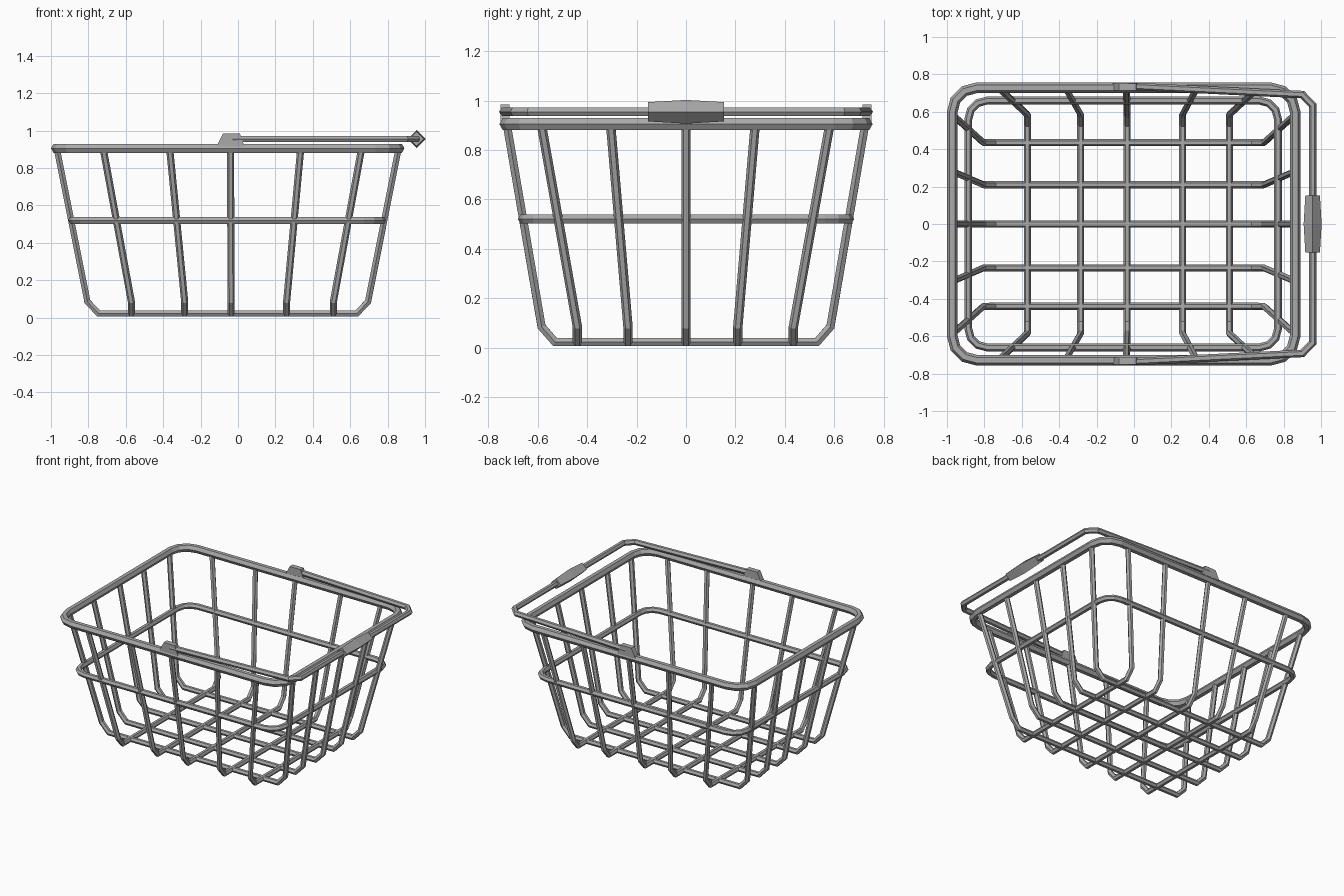
import bpy, bmesh, math
from mathutils import Vector

cube = bpy.data.objects.get("Cube")
if cube:
    bpy.data.objects.remove(cube, do_unlink=True)

steel = bpy.data.materials.new("grey steel")
steel.use_nodes = True
GREY = (0.4, 0.4, 0.4, 1)
steel.diffuse_color = GREY
bsdf = steel.node_tree.nodes["Principled BSDF"]
bsdf.inputs["Base Color"].default_value = GREY
bsdf.inputs["Roughness"].default_value = 0.5


def finish(bm, name):
    bmesh.ops.recalc_face_normals(bm, faces=bm.faces)
    mesh = bpy.data.meshes.new(name)
    bm.to_mesh(mesh)
    bm.free()
    mesh.materials.append(steel)
    obj = bpy.data.objects.new(name, mesh)
    bpy.context.collection.objects.link(obj)
    return obj


def tube(name, path, radii, axis, sides=6, phase=0.0, closed=False):
    """Sweep a mitred polygon along a path; axis fixes the roll of the section."""
    pts = [Vector(p) for p in path]
    count = len(pts)
    if not isinstance(radii, (list, tuple)):
        radii = [radii] * count
    bm = bmesh.new()
    rings = []
    for i, p in enumerate(pts):
        before = pts[i - 1] if (i > 0 or closed) else None
        after = pts[(i + 1) % count] if (i < count - 1 or closed) else None
        t_in = (p - before).normalized() if before is not None else None
        t_out = (after - p).normalized() if after is not None else None
        t_in, t_out = t_in or t_out, t_out or t_in
        t = (t_in + t_out).normalized()
        n = Vector(axis)
        n = (n - t * n.dot(t)).normalized()
        s = t.cross(n) / max(t.dot(t_in), 0.5)
        ring = []
        for k in range(sides):
            a = phase + math.tau * k / sides
            ring.append(bm.verts.new(p + (n * math.cos(a) + s * math.sin(a)) * radii[i]))
        rings.append(ring)
    for i in range(count if closed else count - 1):
        a, b = rings[i], rings[(i + 1) % count]
        for k in range(sides):
            j = (k + 1) % sides
            bm.faces.new((a[k], a[j], b[j], b[k]))
    if not closed:
        bm.faces.new(rings[0])
        bm.faces.new(rings[-1])
    return finish(bm, name)


def hoop(name, x0, x1, y, z, corner, radius):
    """Closed rounded rectangle with pointed outer edge."""
    path = []
    corners = [(x1, 1, 1), (x0, -1, 1), (x0, -1, -1), (x1, 1, -1)]
    for q, (x, sx, sy) in enumerate(corners):
        for k in range(4):
            a = math.radians(90 * q + 30 * k)
            path.append((x - sx * corner + corner * math.cos(a),
                         sy * (y - corner) + corner * math.sin(a), z))
    return tube(name, path, radius, (0, 0, 1), phase=math.pi / 6, closed=True)


WIRE = 0.019
FLOOR, BEND, TOP = 0.022, 0.085, 0.9

# Rim and middle hoop
hoop("rim", -0.972, 0.862, 0.728, 0.905, 0.13, 0.028)
hoop("middle_hoop", -0.886, 0.77, 0.66, 0.52, 0.1, 0.021)

# Lengthwise wires: floor position and flared top position
for i, (low, high) in enumerate([(-0.44, -0.585), (-0.235, -0.305), (0, 0),
                                 (0.21, 0.28), (0.435, 0.582)]):
    path = [(-0.968, high, TOP), (-0.805, low, BEND), (-0.745, low, FLOOR),
            (0.635, low, FLOOR), (0.695, low, BEND), (0.858, high, TOP)]
    tube(f"lengthwise_wire_{i + 1}", path, WIRE, (0, 1, 0))

# Crosswise wires
for i, (low, high) in enumerate([(-0.57, -0.72), (-0.285, -0.365), (-0.037, -0.04),
                                 (0.26, 0.335), (0.51, 0.66)]):
    path = [(high, -0.725, TOP), (low, -0.585, BEND), (low, -0.53, FLOOR),
            (low, 0.53, FLOOR), (low, 0.585, BEND), (high, 0.725, TOP)]
    tube(f"crosswise_wire_{i + 1}", path, WIRE, (1, 0, 0))

# Handle folded over to one side
half = [(-0.03, 0.737), (0.9, 0.692), (0.955, 0.635)]
path = [(x, y, 0.955) for x, y in half] + [(x, -y, 0.955) for x, y in reversed(half)]
tube("handle", path, 0.02, (0, 0, 1), phase=math.pi / 6)

# Diamond-section grip, slightly fuller in the middle
tube("grip", [(0.955, y, 0.955) for y in (-0.153, 0, 0.153)],
     [0.039, 0.048, 0.039], (0, 0, 1), sides=4)

# Trapezoid clips holding the handle to the rim
for side, name in ((1, "left_clip"), (-1, "right_clip")):
    bm = bmesh.new()
    outline = [(-0.115, 0.915), (0.035, 0.915), (0.01, 0.985), (-0.08, 0.985)]
    face = bm.faces.new([bm.verts.new((x, side * 0.715, z)) for x, z in outline])
    ext = bmesh.ops.extrude_face_region(bm, geom=[face])
    verts = [g for g in ext["geom"] if isinstance(g, bmesh.types.BMVert)]
    bmesh.ops.translate(bm, verts=verts, vec=(0, side * 0.037, 0))
    finish(bm, name)
